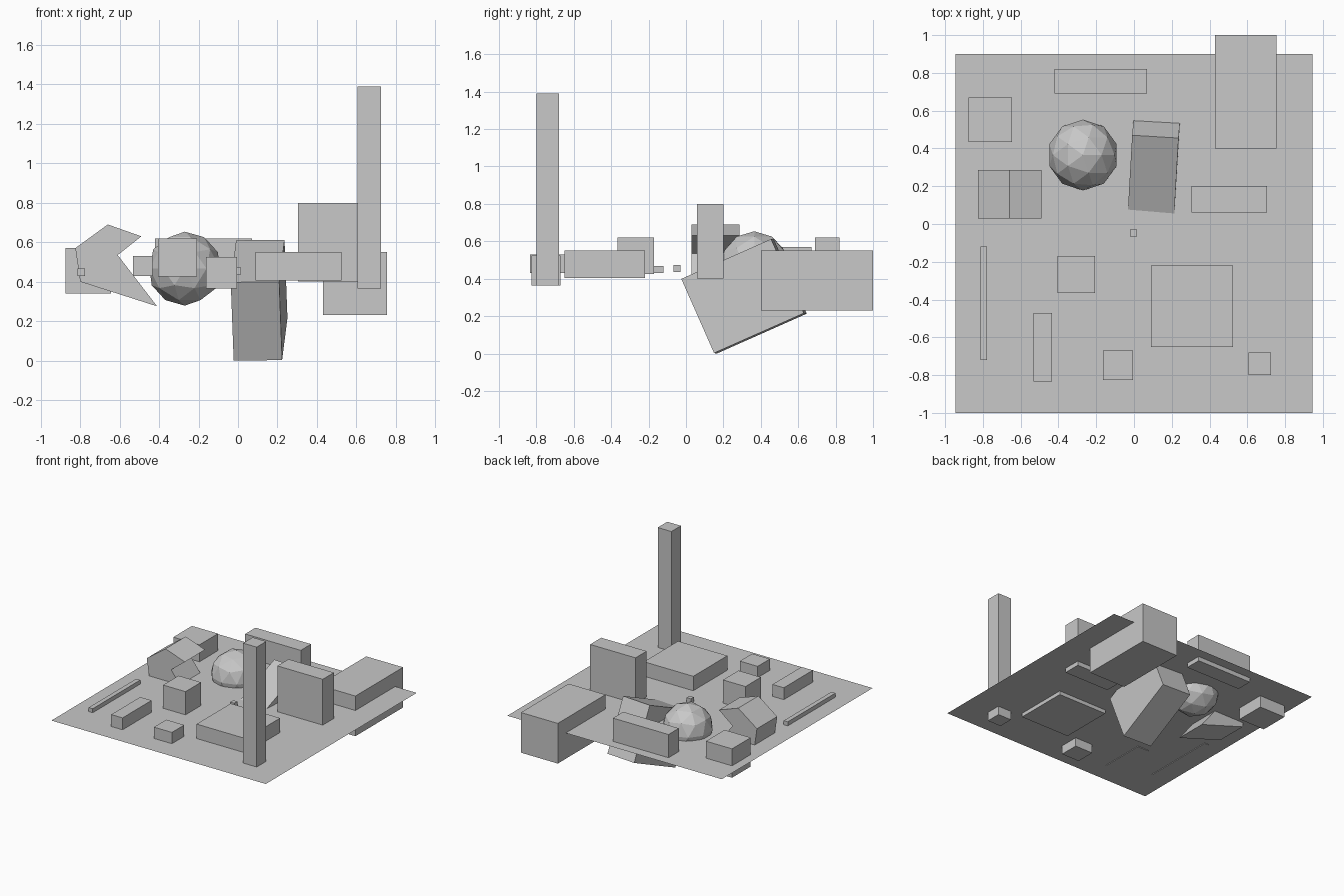
import bpy
import bmesh
from math import radians

default = bpy.data.objects.get("Cube")
if default:
    bpy.data.objects.remove(default, do_unlink=True)

# One plain grey for everything
grey = bpy.data.materials.new("plain_grey")
grey.use_nodes = True
color = (0.58, 0.58, 0.58, 1.0)
grey.diffuse_color = color
grey.node_tree.nodes["Principled BSDF"].inputs["Base Color"].default_value = color


def add_part(name, bm):
    mesh = bpy.data.meshes.new(name)
    bm.to_mesh(mesh)
    bm.free()
    mesh.materials.append(grey)
    part = bpy.data.objects.new(name, mesh)
    bpy.context.collection.objects.link(part)
    return part


def block(name, center, size, tilt=(0, 0, 0)):
    bm = bmesh.new()
    bmesh.ops.create_cube(bm, size=1)
    bmesh.ops.scale(bm, vec=size, verts=bm.verts)
    part = add_part(name, bm)
    part.location = center
    part.rotation_euler = [radians(a) for a in tilt]
    return part


def span(name, x, y, z):
    """Upright block given by its extents along each axis."""
    axes = (x, y, z)
    return block(name, [(a + b) / 2 for a, b in axes], [b - a for a, b in axes])


# Thin ground sheet
GROUND = 0.435
bm = bmesh.new()
bmesh.ops.create_grid(bm, x_segments=1, y_segments=1, size=1)
bmesh.ops.scale(bm, vec=(0.945, 0.95, 1), verts=bm.verts)
add_part("ground_sheet", bm).location = (0, -0.05, GROUND)

# Upright blocks standing in the sheet
span("tall_pillar", (0.605, 0.725), (-0.80, -0.68), (0.365, 1.39))
span("upright_slab", (0.305, 0.705), (0.06, 0.20), (0.40, 0.80))
span("overhanging_block", (0.43, 0.755), (0.40, 1.0), (0.23, 0.55))
span("flat_block", (0.09, 0.525), (-0.65, -0.22), (0.405, 0.55))
span("rear_wall", (-0.42, 0.07), (0.69, 0.82), (0.40, 0.62))
span("rear_cube", (-0.875, -0.645), (0.435, 0.67), (0.34, 0.57))
span("thin_bar", (-0.813, -0.777), (-0.72, -0.12), (0.43, 0.467))
span("long_block", (-0.533, -0.433), (-0.835, -0.47), (0.43, 0.53))
span("middle_cube", (-0.405, -0.207), (-0.365, -0.17), (0.425, 0.62))
span("front_cube", (-0.163, -0.005), (-0.825, -0.67), (0.365, 0.525))
span("tiny_cube", (-0.022, 0.015), (-0.067, -0.03), (0.437, 0.473))

# Large leaning block pushed through the sheet
block("leaning_block", (0.107, 0.31, 0.306), (0.246, 0.526, 0.434), (23.9, -0.6, -3.5))

# Faceted ball, half sunk
bm = bmesh.new()
bmesh.ops.create_icosphere(bm, subdivisions=2, radius=0.1875)
add_part("faceted_ball", bm).location = (-0.27, 0.365, 0.466)

# Notched wedge: an extruded profile
profile = [(-0.66, 0.69), (-0.825, 0.57), (-0.80, 0.40),
           (-0.41, 0.275), (-0.61, 0.535), (-0.49, 0.63)]
bm = bmesh.new()
face = bm.faces.new([bm.verts.new((x, 0.03, z)) for x, z in profile])
result = bmesh.ops.extrude_face_region(bm, geom=[face], use_keep_orig=True)
back = [v for v in result["geom"] if isinstance(v, bmesh.types.BMVert)]
bmesh.ops.translate(bm, vec=(0, 0.255, 0), verts=back)
bmesh.ops.recalc_face_normals(bm, faces=bm.faces)
add_part("notched_wedge", bm)
